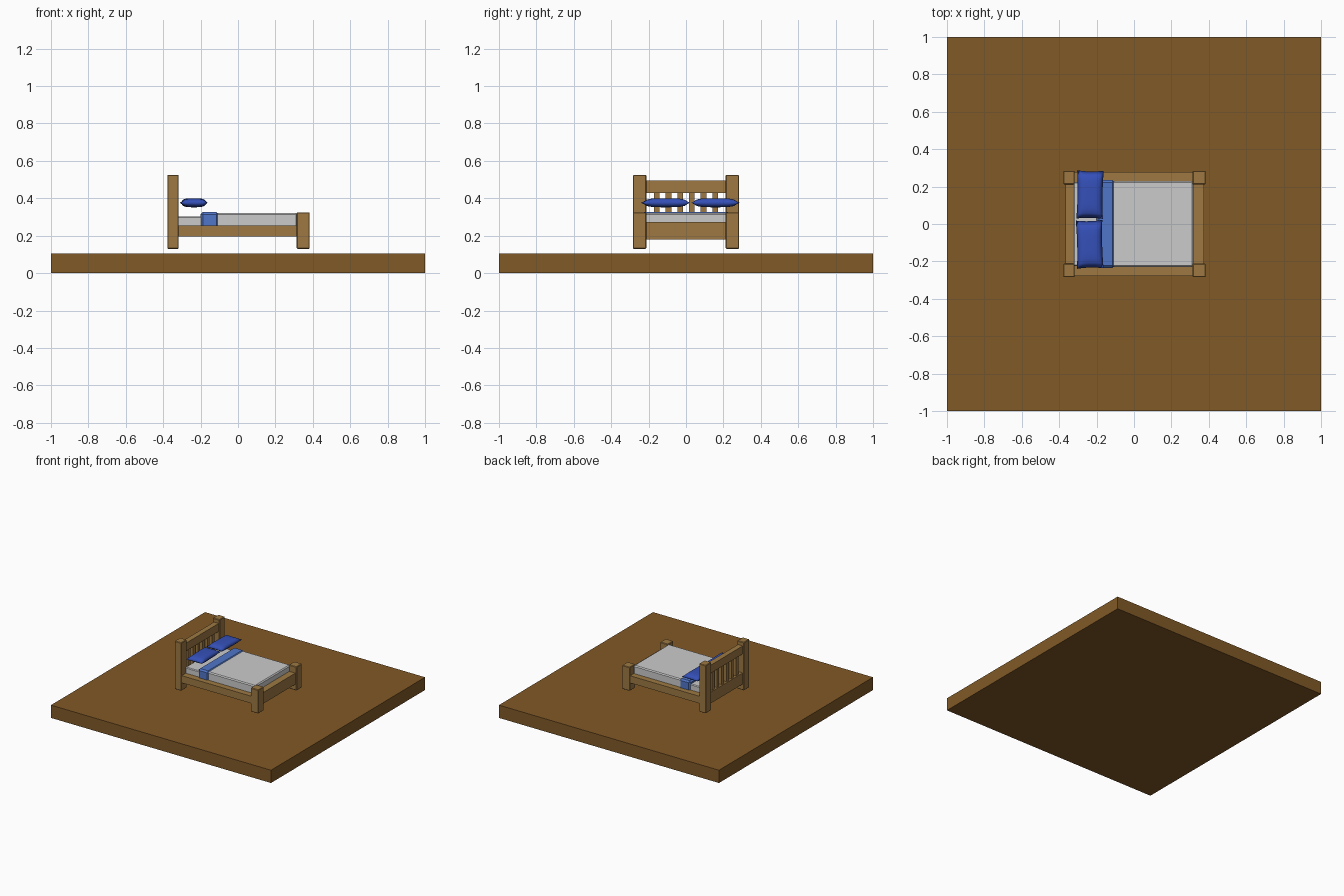
import bpy, bmesh, math

if "Cube" in bpy.data.objects:
    bpy.data.objects.remove(bpy.data.objects["Cube"])


def material(name, rgb):
    m = bpy.data.materials.new(name)
    m.diffuse_color = (*rgb, 1)
    m.use_nodes = True
    m.node_tree.nodes["Principled BSDF"].inputs["Base Color"].default_value = m.diffuse_color
    return m


FLOOR = material("floor_brown", (0.22, 0.10, 0.02))
WOOD = material("bed_wood", (0.34, 0.19, 0.055))
BLUE = material("pillow_blue", (0.035, 0.08, 0.48))
FOLD = material("fold_blue", (0.08, 0.18, 0.58))


def finish(name, bm, mat):
    bmesh.ops.recalc_face_normals(bm, faces=bm.faces)
    me = bpy.data.meshes.new(name)
    bm.to_mesh(me)
    bm.free()
    ob = bpy.data.objects.new(name, me)
    bpy.context.collection.objects.link(ob)
    if mat:
        me.materials.append(mat)
    return ob


def box(name, x, y, z, mat=None, bevel=0):
    """Box from (min, max) ranges on each axis."""
    bm = bmesh.new()
    bmesh.ops.create_cube(bm, size=1)
    for v in bm.verts:
        v.co = [(r[0] + r[1]) / 2 + c * (r[1] - r[0]) for c, r in zip(v.co, (x, y, z))]
    ob = finish(name, bm, mat)
    if bevel:
        mod = ob.modifiers.new("bevel", 'BEVEL')
        mod.width = bevel
        mod.segments = 1
    return ob


def pillow(name, cx, cy, cz, turn):
    """Two grids bulged in the middle, pinched at the edges, corners pulled out."""
    bm = bmesh.new()
    n, hx, hy, hz = 10, 0.071, 0.129, 0.024
    for side in (1, -1):
        new = bmesh.ops.create_grid(bm, x_segments=n, y_segments=n, size=1)["verts"]
        for v in new:
            u, w = v.co.x, v.co.y
            v.co.z = side * hz * (max(0, (1 - u**4) * (1 - w**4))) ** 0.6
            v.co.x = u * hx * (0.94 + 0.06 * w * w)
            v.co.y = w * hy * (0.96 + 0.04 * u * u)
    bmesh.ops.remove_doubles(bm, verts=bm.verts, dist=1e-5)
    ob = finish(name, bm, BLUE)
    for p in ob.data.polygons:
        p.use_smooth = True
    ob.location = (cx, cy, cz)
    ob.rotation_euler.z = math.radians(turn)


# floor slab
box("floor", (-1, 1), (-1, 1), (0, 0.105), FLOOR)

# posts and side rails, mirrored left and right
for side, s in (("right", -1), ("left", 1)):
    post_y = sorted((s * 0.212, s * 0.284))
    box("head_post_" + side, (-0.378, -0.317), post_y, (0.13, 0.525), WOOD, 0.004)
    box("foot_post_" + side, (0.313, 0.383), post_y, (0.13, 0.325), WOOD, 0.004)
    box("side_rail_" + side, (-0.33, 0.33), sorted((s * 0.225, s * 0.278)), (0.195, 0.254), WOOD)

# foot rail and headboard rails
box("foot_rail", (0.318, 0.373), (-0.22, 0.22), (0.18, 0.272), WOOD)
box("head_rail_top", (-0.367, -0.324), (-0.22, 0.22), (0.428, 0.494), WOOD)
box("head_rail_bottom", (-0.367, -0.324), (-0.22, 0.22), (0.18, 0.272), WOOD)

# headboard slats
for i in range(6):
    y = -0.156 + i * 0.0624
    box(f"head_slat_{i + 1}", (-0.357, -0.333), (y - 0.015, y + 0.015), (0.26, 0.44), WOOD)

# mattress, blanket and its turned-over fold
box("mattress", (-0.323, 0.315), (-0.224, 0.224), (0.205, 0.302), None, 0.006)
box("blanket", (-0.15, 0.318), (-0.229, 0.229), (0.205, 0.32), None, 0.008)
box("blanket_fold", (-0.2, -0.104), (-0.235, 0.235), (0.21, 0.326), FOLD, 0.012)

# pillows
pillow("pillow_right", -0.237, -0.109, 0.376, 1.5)
pillow("pillow_left", -0.235, 0.157, 0.376, -1.0)
